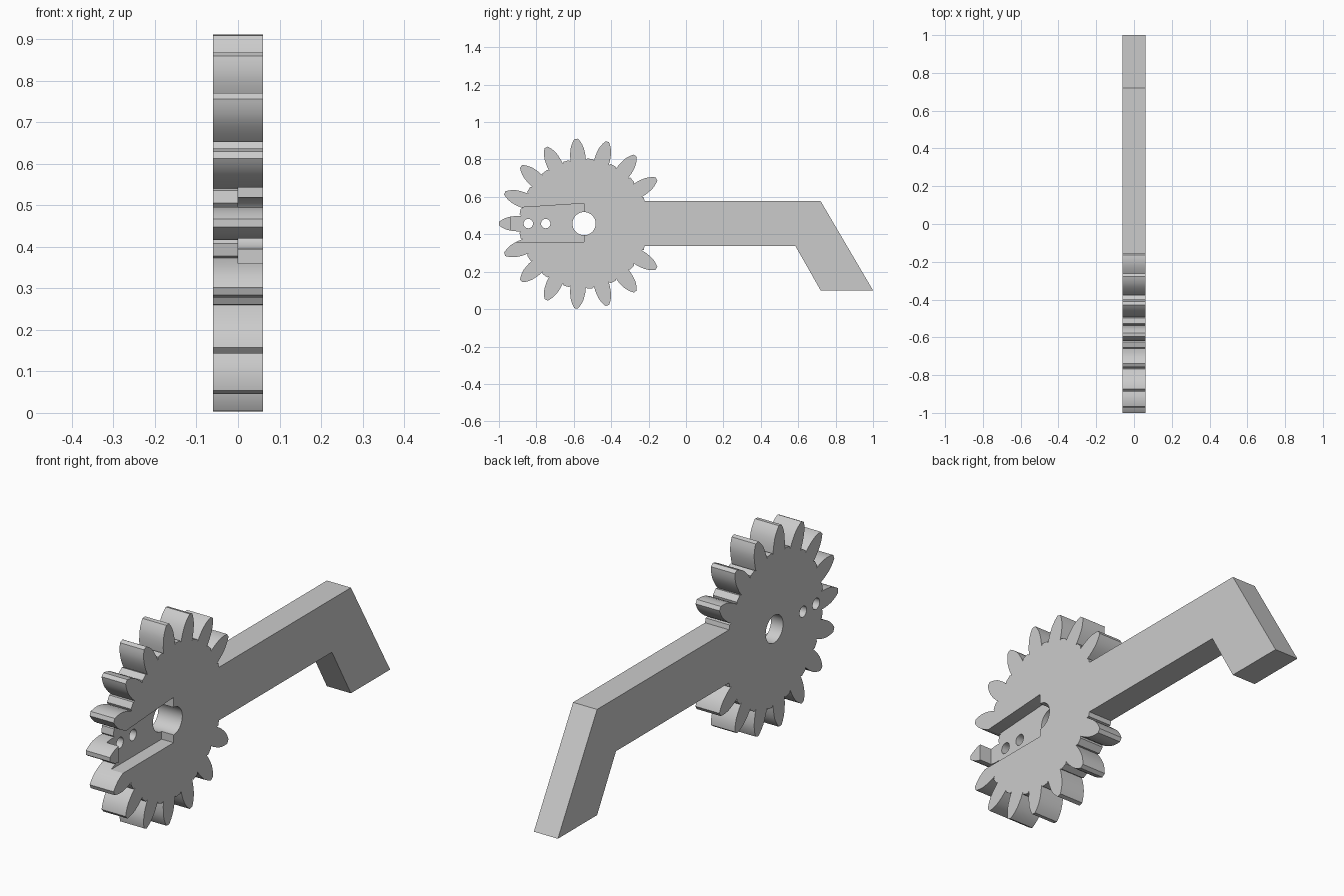
import bpy, bmesh
from math import sin, cos, pi, asin

if "Cube" in bpy.data.objects:
    bpy.data.objects.remove(bpy.data.objects["Cube"], do_unlink=True)

CY, CZ = -0.545, 0.457      # gear centre
HALF = 0.06                 # half thickness
TEETH = 17
ROOT = 0.345

grey = bpy.data.materials.new("plain grey")
grey.use_nodes = True
grey.diffuse_color = (0.6, 0.6, 0.6, 1)
grey.node_tree.nodes["Principled BSDF"].inputs["Base Color"].default_value = (0.6, 0.6, 0.6, 1)


def slab(name, outline, x0, x1):
    """Extrude a (y, z) outline from x0 to x1."""
    bm = bmesh.new()
    face = bm.faces.new([bm.verts.new((x0, y, z)) for y, z in outline])
    new = bmesh.ops.extrude_face_region(bm, geom=[face])["geom"]
    bmesh.ops.translate(bm, vec=(x1 - x0, 0, 0),
                        verts=[v for v in new if isinstance(v, bmesh.types.BMVert)])
    bmesh.ops.recalc_face_normals(bm, faces=bm.faces)
    mesh = bpy.data.meshes.new(name)
    bm.to_mesh(mesh)
    bm.free()
    mesh.materials.append(grey)
    obj = bpy.data.objects.new(name, mesh)
    bpy.context.collection.objects.link(obj)
    return obj


def circle(y, z, r, n):
    return [(y + r * cos(2 * pi * i / n), z + r * sin(2 * pi * i / n)) for i in range(n)]


def cut(target, cutter):
    mod = target.modifiers.new("cut", "BOOLEAN")
    mod.operation, mod.solver, mod.object = "DIFFERENCE", "EXACT", cutter
    bpy.context.view_layer.objects.active = target
    bpy.ops.object.modifier_apply(modifier=mod.name)
    bpy.data.objects.remove(cutter, do_unlink=True)


# Tooth flank: (radius, half width) from the root notch to the flat tip
flank = [(0.345, 0.049), (0.337, 0.041), (0.362, 0.041), (0.385, 0.0385), (0.405, 0.035),
         (0.422, 0.029), (0.437, 0.0215), (0.448, 0.0145), (0.455, 0.0095)]
tooth = [(r, -w) for r, w in flank] + [(r, w) for r, w in reversed(flank)]

# Gear teeth run anticlockwise from the top of the arm round to its underside
arm_angle = asin(0.12 / ROOT)
outline = [(CY + ROOT * cos(arm_angle), CZ + 0.12)]
step = 2 * pi / TEETH
for i in range(1, TEETH - 1):
    a = (i + 0.5) * step
    outline += [(CY + r * cos(a) - w * sin(a), CZ + r * sin(a) + w * cos(a)) for r, w in tooth]
outline.append((CY + ROOT * cos(arm_angle), CZ - 0.12))

# Straight arm with its slanted end
outline += [(0.585, 0.337), (0.72, 0.1), (1.0, 0.1), (0.72, 0.577)]
body = slab("gear_arm", outline, -HALF, HALF)

# Recess on the left face, reaching into one tooth
cut(body, slab("recess_cutter", [(CY, 0.565), (CY, 0.36), (-0.937, 0.36), (-0.937, 0.54)],
               0, 0.1))

# Axle hole and two screw holes
for y, r, n in ((CY, 0.062, 48), (-0.75, 0.025, 32), (-0.843, 0.025, 32)):
    cut(body, slab("hole_cutter", circle(y, CZ, r, n), -0.1, 0.1))

body.select_set(True)
bpy.context.view_layer.objects.active = body
bpy.ops.object.shade_smooth_by_angle(angle=0.45)
